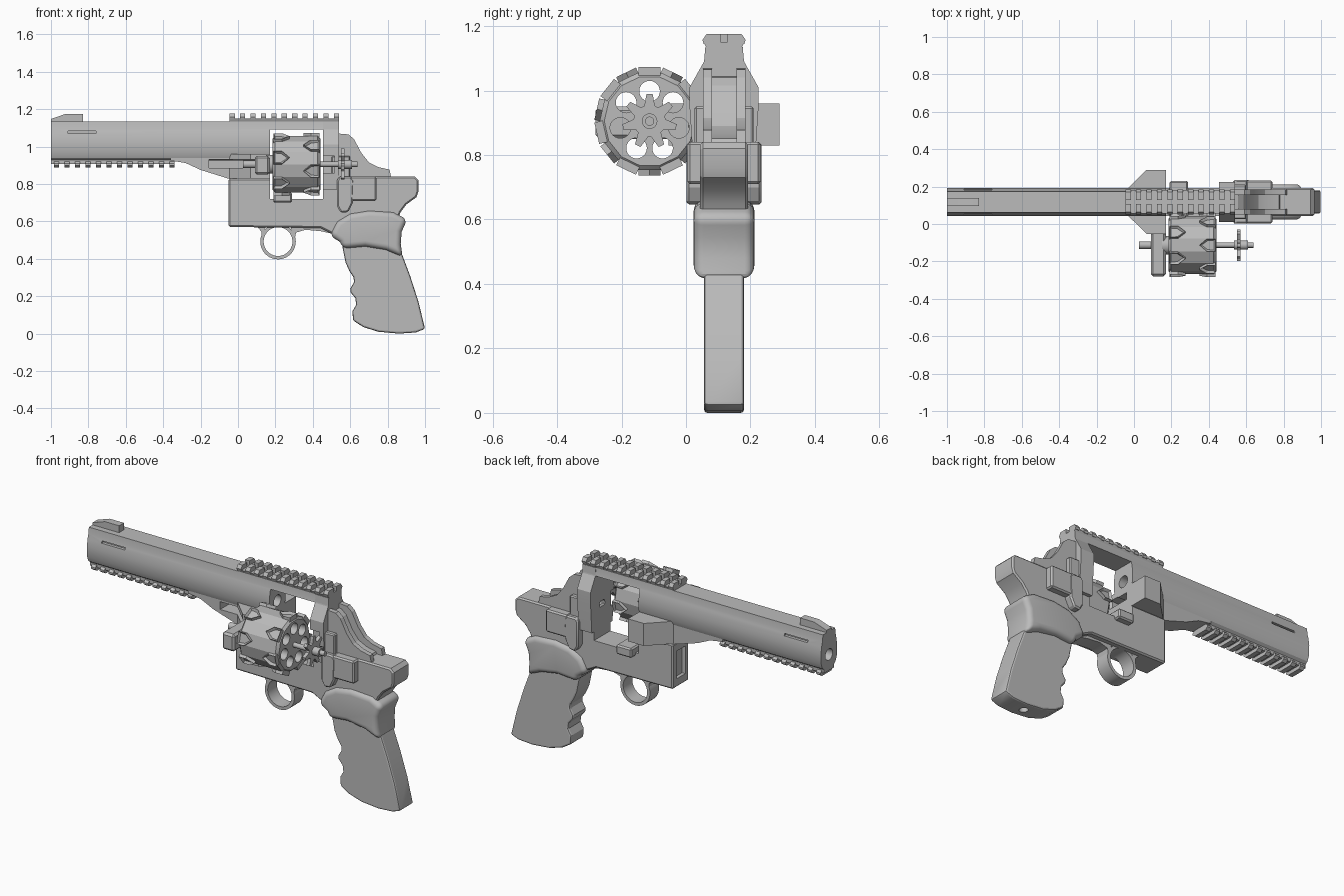
import bpy, bmesh, math
from mathutils import Matrix, Vector

if "Cube" in bpy.data.objects:
    bpy.data.objects.remove(bpy.data.objects["Cube"])

steel = bpy.data.materials.new("grey_steel")
steel.use_nodes = True
GREY = (0.5, 0.5, 0.5, 1)
steel.diffuse_color = GREY
steel.node_tree.nodes["Principled BSDF"].inputs["Base Color"].default_value = GREY

parts, cutters = [], []
MID = 0.118               # centre plane of the gun
CY, CZ = -0.113, 0.905    # axis of the swung-out cylinder


def prism(name, pts, axis, lo, hi, bevel=0, segs=1, recess=0, cutter=False):
    """Extrude a 2D outline along an axis: x takes (y,z), y takes (x,z), z takes (x,y)."""
    place = {"x": lambda a, b, c: (c, a, b), "y": lambda a, b, c: (a, c, b),
             "z": lambda a, b, c: (a, b, c)}[axis]
    bm = bmesh.new()
    face = bm.faces.new([bm.verts.new(place(a, b, lo)) for a, b in pts])
    top = bmesh.ops.extrude_face_region(bm, geom=[face])["geom"]
    shift = Vector(place(0, 0, hi - lo))
    bmesh.ops.translate(bm, vec=shift, verts=[g for g in top if isinstance(g, bmesh.types.BMVert)])
    bmesh.ops.recalc_face_normals(bm, faces=bm.faces)
    if recess:
        lid = [g for g in top if isinstance(g, bmesh.types.BMFace)]
        bmesh.ops.inset_region(bm, faces=lid, thickness=0.011)
        bmesh.ops.translate(bm, vec=shift.normalized() * -recess, verts=lid[0].verts)
    mesh = bpy.data.meshes.new(name)
    bm.to_mesh(mesh)
    bm.free()
    obj = bpy.data.objects.new(name, mesh)
    bpy.context.collection.objects.link(obj)
    mesh.materials.append(steel)
    if bevel:
        mod = obj.modifiers.new("Bevel", "BEVEL")
        mod.width, mod.segments = bevel, segs
        mod.limit_method, mod.angle_limit = "ANGLE", math.radians(50)
    if cutter:
        obj.hide_render = True
    (cutters if cutter else parts).append(obj)
    return obj


def rect(a0, a1, b0, b1):
    return [(a0, b0), (a1, b0), (a1, b1), (a0, b1)]


def circle(a, b, r, n=32, turn=0.0):
    return [(a + r * math.cos(turn + math.tau * i / n), b + r * math.sin(turn + math.tau * i / n))
            for i in range(n)]


def box(name, x0, x1, y0, y1, z0, z1, **kw):
    return prism(name, rect(x0, x1, z0, z1), "y", y0, y1, **kw)


def side(name, pts, half, **kw):
    """Side profile extruded evenly about the centre plane."""
    return prism(name, pts, "y", MID - half, MID + half, **kw)


def mirrored(half):
    """Close a half section of (half width, z) about the centre plane."""
    return [(MID + w, z) for w, z in half] + [(MID - w, z) for w, z in reversed(half)]


def cut(obj, *tools):
    for tool in tools:
        mod = obj.modifiers.new("Cut", "BOOLEAN")
        mod.operation, mod.object, mod.solver = "DIFFERENCE", tool, "EXACT"


# Cutters shared by the barrel and the frame
window = box("window_cutter", 0.17, 0.455, -0.3, 0.5, 0.72, 1.09, cutter=True)
bore = prism("bore_cutter", circle(MID, 1.0, 0.033), "x", -1.1, 0.3, cutter=True)
rod_channel = box("rod_channel_cutter", -0.155, 0.2, -0.2, 0.145, 0.885, 0.93, cutter=True)

# Barrel with top strap
barrel = prism("barrel", mirrored([(0.04, 0.925), (0.06, 0.94), (0.072, 0.97), (0.074, 1.03),
                                   (0.068, 1.07), (0.06, 1.1), (0.056, 1.135)]), "x", -1, 0.54)
grooves = [box("groove_cutter", -0.91, -0.76, y - 0.02, y + 0.02, 1.07, 1.083, cutter=True)
           for y in (MID - 0.07, MID + 0.07)]
cut(barrel, window, bore, *grooves)
underlug = side("barrel_underlug", [(-0.36, 0.925), (-0.28, 0.912), (-0.2, 0.875), (-0.12, 0.85),
                                    (-0.04, 0.825), (0.17, 0.825), (0.17, 0.96), (-0.36, 0.96)], 0.06)
cut(underlug, rod_channel, bore)
side("front_sight", [(-1, 1.125), (-1, 1.148), (-0.92, 1.175), (-0.83, 1.175), (-0.83, 1.125)], 0.022)

# Rails: continuous base and two rows of teeth on top, single row below
prism("top_rail_base", mirrored([(0.056, 1.125), (0.056, 1.135), (0.063, 1.15)]), "x", -0.045, 0.54)
for i in range(11):
    x = -0.045 + i * 0.0557
    for s in (-1, 1):
        outline = [(MID + s * w, z) for w, z in
                   [(0.011, 1.14), (0.063, 1.145), (0.067, 1.157), (0.054, 1.176), (0.011, 1.176)]]
        prism("top_rail_tooth", outline, "x", x, x + 0.028)
box("bottom_rail_base", -1, -0.34, MID - 0.045, MID + 0.045, 0.908, 0.935)
for i in range(12):
    x = -0.985 + i * 0.0562
    prism("bottom_rail_tooth", mirrored([(0.042, 0.888), (0.058, 0.9), (0.058, 0.91), (0.045, 0.921)]),
          "x", x, x + 0.028)

# Frame
frame = side("frame", [(-0.05, 0.83), (-0.05, 0.57), (0.44, 0.565), (0.5, 0.535), (0.6, 0.53),
                       (0.85, 0.6), (0.87, 0.65), (0.9, 0.69), (0.955, 0.73), (0.965, 0.76),
                       (0.965, 0.82), (0.945, 0.84), (0.54, 0.84), (0.54, 0.9), (0.455, 0.9),
                       (0.455, 0.83)], 0.074, bevel=0.008)
front_recess = box("front_recess_cutter", -0.1, -0.03, MID - 0.04, MID + 0.04, 0.62, 0.78, cutter=True)
cut(frame, window, front_recess, rod_channel)
column = prism("recoil_column", mirrored([(0.095, 0.77), (0.107, 0.95), (0.107, 1.01), (0.062, 1.09),
                                          (0.058, 1.135)]), "x", 0.455, 0.54)
side_notch = box("column_notch_cutter", 0.4, 0.515, -0.2, 0.035, 0.86, 0.95, cutter=True)
pin_hole = prism("pin_hole_cutter", circle(MID, CZ, 0.025), "x", 0.4, 0.5, cutter=True)
cut(column, side_notch, pin_hole)
box("cylinder_stop", 0.19, 0.29, 0.005, 0.23, 0.7, 0.755, bevel=0.008)
housing = prism("crane_housing", mirrored([(0.02, -0.045), (0.06, -0.045), (0.172, 0.068), (0.172, 0.17)]),
                "x", 0, 1)
# The housing outline is a plan shape, so it is turned upright
housing.data.transform(Matrix(((0, 0, 1, 0), (0, 1, 0, 0), (0.13, 0, 0, 0.83), (0, 0, 0, 1))))
housing.data.flip_normals()
cut(housing, rod_channel, bore)

# Recoil shield and hammer shroud
side("recoil_shield", [(0.53, 0.82), (0.53, 0.68), (0.55, 0.645), (0.59, 0.65), (0.615, 0.7),
                       (0.62, 0.82), (0.6, 0.84), (0.54, 0.84)], 0.116, bevel=0.008)
side("shield_block", rect(0.6, 0.74, 0.71, 0.84), 0.114, bevel=0.008)
side("shield_top", rect(0.5, 0.6, 0.82, 0.95), 0.092, bevel=0.006)
crest = [(0.53, 1.07), (0.59, 1.065), (0.62, 1.04), (0.66, 0.965), (0.7, 0.915), (0.75, 0.89),
         (0.81, 0.877), (0.82, 0.83), (0.53, 0.83)]
for s in (-1, 1):
    ys = sorted((MID + s * 0.038, MID + s * 0.066))
    prism("shroud_wall", crest, "y", *ys)
side("hammer_channel", [(x - 0.035 * (x > 0.56), z - 0.025 * (z > 0.84)) for x, z in crest], 0.039)

# Trigger guard
guard = side("trigger_guard", circle(0.214, 0.492, 0.095, 40), 0.042)
side("guard_fillet_front", [(0.1, 0.575), (0.125, 0.545), (0.127, 0.5), (0.15, 0.575)], 0.042)
side("guard_fillet_rear", [(0.5, 0.575), (0.5, 0.535), (0.44, 0.548), (0.36, 0.555), (0.31, 0.54),
                           (0.302, 0.5), (0.28, 0.575)], 0.042)
cut(guard, prism("guard_cutter", circle(0.214, 0.492, 0.077, 40), "y", -0.1, 0.3, cutter=True))

# Grip: rounded upper collar and flat sided handle
side("grip_collar", [(0.49, 0.525), (0.53, 0.6), (0.6, 0.642), (0.7, 0.658), (0.83, 0.65),
                     (0.905, 0.61), (0.875, 0.545), (0.87, 0.48), (0.88, 0.41), (0.79, 0.448),
                     (0.68, 0.466), (0.56, 0.455), (0.545, 0.49)], 0.094, bevel=0.03, segs=5)
grip = side("grip_handle", [(0.56, 0.5), (0.56, 0.455), (0.575, 0.38), (0.595, 0.335), (0.618, 0.3),
                            (0.62, 0.275), (0.6, 0.24), (0.602, 0.22), (0.627, 0.19), (0.632, 0.155),
                            (0.612, 0.12), (0.615, 0.07), (0.67, 0.035), (0.75, 0.01), (0.86, 0.0),
                            (0.95, 0.006), (1.0, 0.025), (0.965, 0.17), (0.92, 0.31), (0.875, 0.43),
                            (0.85, 0.5)], 0.062, bevel=0.01, segs=2)
cut(grip, prism("grip_hole_cutter", circle(0.83, MID, 0.024), "z", -0.1, 0.06, cutter=True))

# Swung-out cylinder
flat = math.pi / 14
drum = prism("cylinder", circle(CY, CZ, 0.151 / math.cos(flat), 14, math.pi / 2 + flat),
             "x", 0.185, 0.44, bevel=0.014)
for i in range(7):
    a = math.pi / 2 + math.tau * i / 7
    cut(drum, prism("chamber_cutter", circle(CY + 0.093 * math.cos(a), CZ + 0.093 * math.sin(a), 0.032, 24),
                    "x", 0.1, 0.5, cutter=True))

# Shield shaped lugs, alternating between the two ends of the cylinder
for i in range(14):
    root, d = (0.435, -1) if i % 2 == 0 else (0.19, 1)
    outline = [(root, -0.034), (root, 0.034), (root + d * 0.045, 0.034), (root + d * 0.085, 0),
               (root + d * 0.045, -0.034)]
    lug = prism("cylinder_lug", outline, "z", 0.135, 0.168, recess=0.014)
    lug.data.transform(Matrix.Translation((0, CY, CZ)) @ Matrix.Rotation(math.tau * i / 14, 4, "X"))

# Crane and ejector
box("crane_arm", 0.09, 0.17, -0.28, 0.02, 0.85, 0.95, bevel=0.012)
prism("crane_collar", circle(CY, CZ, 0.05), "x", 0.15, 0.19)
prism("front_rod", circle(CY, CZ, 0.02), "x", 0.028, 0.1)
prism("ejector_rod", circle(CY, CZ, 0.014), "x", 0.4, 0.64)
prism("ejector_sleeve", circle(CY, CZ, 0.024), "x", 0.535, 0.61)
star = [(CY + r * math.cos(a), CZ + r * math.sin(a)) for i in range(28)
        for r, a in [(0.085 if i % 4 < 2 else 0.05, math.pi / 2 + flat / 2 + math.tau * (i - 1) / 28)]]
prism("ejector_star", star, "x", 0.55, 0.57)

# Bake the modifiers, drop the cutters and set the shading
bpy.ops.object.select_all(action="DESELECT")
for obj in parts:
    obj.select_set(True)
bpy.context.view_layer.objects.active = parts[0]
bpy.ops.object.convert(target="MESH")
bpy.ops.object.shade_smooth_by_angle(angle=math.radians(22))
for tool in cutters:
    bpy.data.objects.remove(tool)
